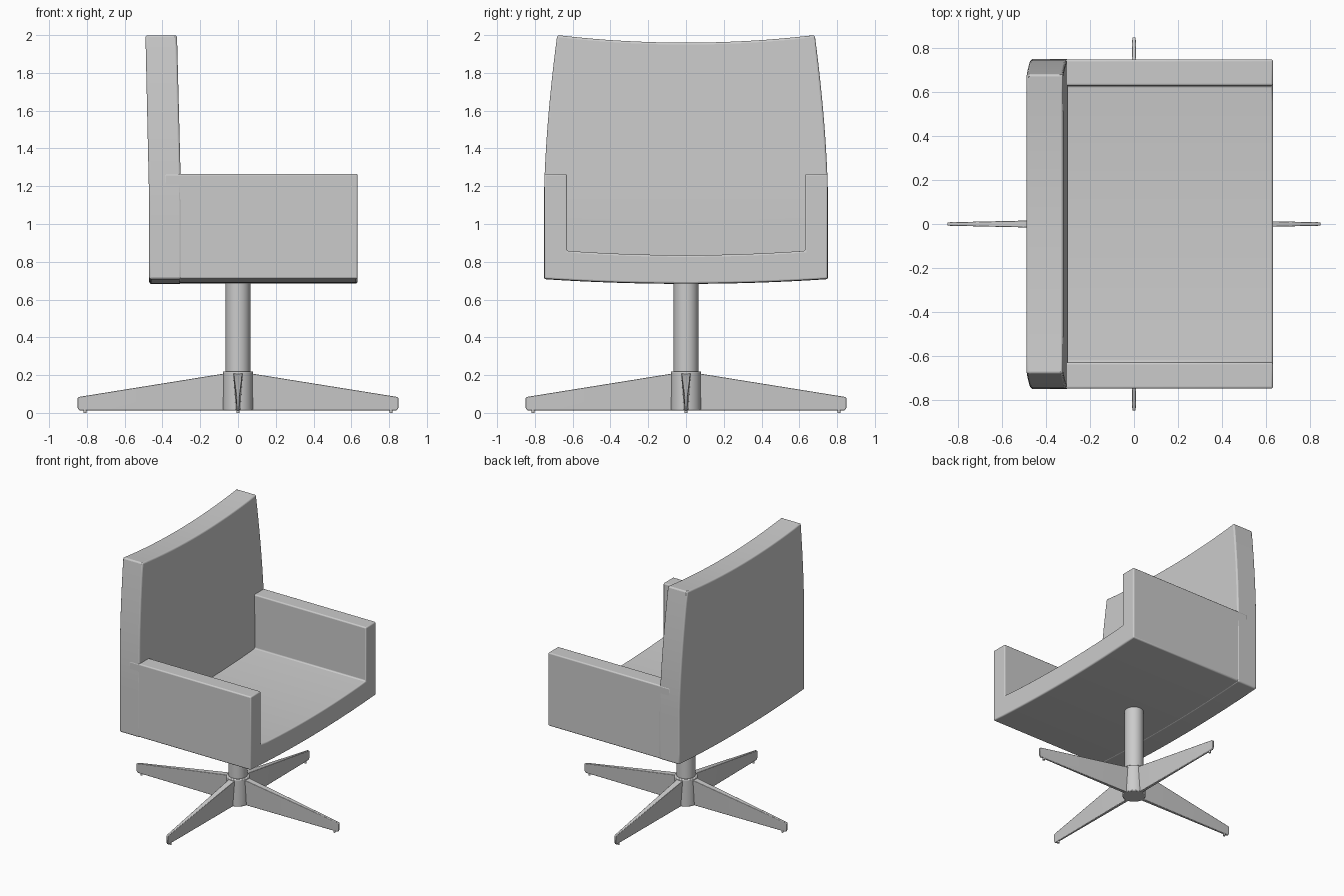
import bpy, bmesh, math
from mathutils import Matrix

if "Cube" in bpy.data.objects:
    bpy.data.objects.remove(bpy.data.objects["Cube"])

grey = bpy.data.materials.new("light grey")
grey.diffuse_color = (0.6, 0.6, 0.6, 1)
grey.use_nodes = True
grey.node_tree.nodes["Principled BSDF"].inputs["Base Color"].default_value = grey.diffuse_color


def finish(name, bm, bevel=0.0, segments=3):
    bmesh.ops.recalc_face_normals(bm, faces=bm.faces)
    mesh = bpy.data.meshes.new(name)
    bm.to_mesh(mesh)
    bm.free()
    mesh.materials.append(grey)
    ob = bpy.data.objects.new(name, mesh)
    bpy.context.collection.objects.link(ob)
    if bevel:
        mod = ob.modifiers.new("rounded edges", 'BEVEL')
        mod.width, mod.segments = bevel, segments
        mod.limit_method, mod.angle_limit = 'ANGLE', math.radians(35)
    bpy.ops.object.select_all(action='DESELECT')
    ob.select_set(True)
    bpy.context.view_layer.objects.active = ob
    bpy.ops.object.shade_smooth_by_angle(angle=math.radians(40))
    return ob


def cylinder(name, radius, z0, z1, x=0, y=0, sides=40, bevel=0.0):
    bm = bmesh.new()
    bmesh.ops.create_cone(bm, cap_ends=True, segments=sides, radius1=radius, radius2=radius,
                          depth=z1 - z0, matrix=Matrix.Translation((x, y, (z0 + z1) / 2)))
    return finish(name, bm, bevel, 2)


# Curved backrest: subdivided block reshaped by height and width
bm = bmesh.new()
bmesh.ops.create_cube(bm, size=2)
bmesh.ops.subdivide_edges(bm, edges=bm.edges, cuts=15, use_grid_fill=True)
for v in bm.verts:
    u, s, t = v.co.x, v.co.y, (v.co.z + 1) / 2
    low = 0.683 + 0.025 * s * s
    high = 1.96 + 0.04 * s * s
    z = low + (high - low) * t
    k = max(0, (z - 1.1) / 0.9)
    y = s * (0.752 - 0.070 * k ** 1.7)
    x = (-0.30 - 0.023 * k) if u > 0 else (-0.47 - 0.02 * k)
    if abs(u) < 0.999:
        front, back = -0.30 - 0.023 * k, -0.47 - 0.02 * k
        x = back + (front - back) * (u + 1) / 2
    v.co = (x, y, z)
finish("backrest", bm, 0.016)

# U-shaped seat and armrests: one profile extruded front to back
n = 16
bottom = [(0.75 * s, 0.685 + 0.025 * s * s) for s in [-1 + 2 * i / n for i in range(n + 1)]]
top = [(0.63 * s, 0.835 + 0.023 * s * s) for s in [1 - 2 * i / n for i in range(n + 1)]]
profile = bottom + [(0.75, 1.265), (0.63, 1.265)] + top + [(-0.63, 1.265), (-0.75, 1.265)]
bm = bmesh.new()
face = bm.faces.new([bm.verts.new((-0.39, y, z)) for y, z in profile])
new = bmesh.ops.extrude_face_region(bm, geom=[face])["geom"]
bmesh.ops.translate(bm, vec=(1.023, 0, 0), verts=[g for g in new if isinstance(g, bmesh.types.BMVert)])
finish("seat_and_armrests", bm, 0.009)

# Swivel stem and hub
cylinder("stem", 0.065, 0.2, 0.75)
cylinder("hub", 0.08, 0.013, 0.22, bevel=0.006)

# Four tapered legs with floor glides
for i in range(4):
    a = i * math.pi / 2
    bm = bmesh.new()
    rings = []
    # radius, bottom, top, half width at bottom, half width at top
    for r, z0, z1, w0, w1 in [(0.03, 0.013, 0.215, 0.012, 0.026),
                              (0.84, 0.013, 0.085, 0.006, 0.008),
                              (0.85, 0.028, 0.078, 0.005, 0.007)]:
        rings.append([bm.verts.new(p) for p in
                      [(r, -w0, z0), (r, w0, z0), (r, w1, z1), (r, -w1, z1)]])
    for p, q in zip(rings, rings[1:]):
        for j in range(4):
            bm.faces.new([p[j], p[(j + 1) % 4], q[(j + 1) % 4], q[j]])
    bm.faces.new(rings[0])
    bm.faces.new(rings[-1])
    bmesh.ops.rotate(bm, verts=bm.verts, matrix=Matrix.Rotation(a, 3, 'Z'))
    finish(f"leg_{i + 1}", bm, 0.003, 2)
    cylinder(f"glide_{i + 1}", 0.008, 0, 0.02, 0.81 * math.cos(a), 0.81 * math.sin(a), 12)
